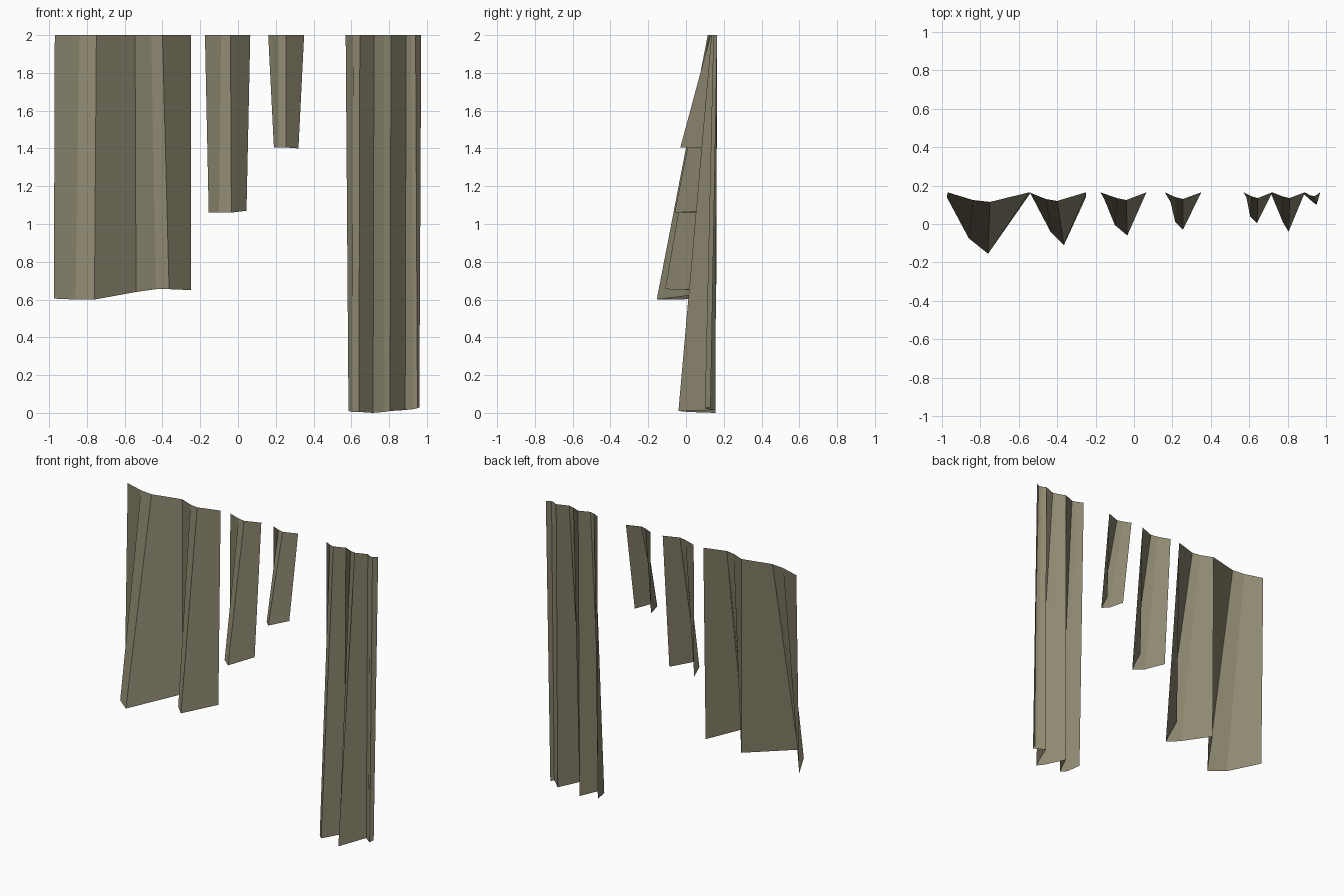
import bpy
import bmesh

default_cube = bpy.data.objects.get("Cube")
if default_cube:
    bpy.data.objects.remove(default_cube, do_unlink=True)

TOP = 2.0      # height of the hanging edge
WALL = 0.165   # depth of the wall behind the strips

# Single weathered olive colour
olive = bpy.data.materials.new("weathered olive")
olive.use_nodes = True
colour = (0.27, 0.25, 0.165, 1.0)
olive.diffuse_color = colour
shader = olive.node_tree.nodes["Principled BSDF"]
shader.inputs["Base Color"].default_value = colour
shader.inputs["Roughness"].default_value = 0.9


def hanging_strip(name, folds):
    """Sheet of vertical pleats. Each fold is (top x, top y, bottom x, bottom y, bottom z)."""
    bm = bmesh.new()
    previous = None
    for top_x, top_y, low_x, low_y, low_z in folds:
        upper = bm.verts.new((top_x, top_y, TOP))
        lower = bm.verts.new((low_x, low_y, low_z))
        if previous:
            bm.faces.new((previous[1], lower, upper, previous[0]))
        previous = (upper, lower)
    mesh = bpy.data.meshes.new(name)
    bm.to_mesh(mesh)
    bm.free()
    mesh.materials.append(olive)
    strip = bpy.data.objects.new(name, mesh)
    bpy.context.collection.objects.link(strip)
    return strip


# Wide strip with two large pleats
hanging_strip("wide_strip", [
    (-.97, WALL, -.975, .14, .605),
    (-.84, .125, -.86, -.075, .6),
    (-.75, .115, -.76, -.155, .6),
    (-.545, WALL, -.54, .16, .64),
    (-.46, .13, -.435, -.04, .655),
    (-.4, .12, -.365, -.11, .655),
    (-.25, WALL, -.25, .14, .65),
])

# Medium strip with one pleat
hanging_strip("medium_strip", [
    (-.175, WALL, -.155, .13, 1.06),
    (-.09, .135, -.1, -.005, 1.06),
    (-.04, .125, -.035, -.06, 1.06),
    (.065, WALL, .045, .12, 1.07),
])

# Short strip with one pleat
hanging_strip("short_strip", [
    (.16, WALL, .19, .115, 1.405),
    (.215, .14, .215, .01, 1.405),
    (.255, .13, .255, -.03, 1.405),
    (.35, WALL, .32, .11, 1.4),
])

# Long narrow strip with three small pleats
hanging_strip("long_strip", [
    (.57, WALL, .585, .14, .01),
    (.61, .145, .605, .04, .005),
    (.645, .135, .64, .005, .005),
    (.72, WALL, .715, .155, 0),
    (.77, .145, .775, .01, .005),
    (.81, .135, .805, -.04, .01),
    (.89, WALL, .885, .155, .015),
    (.915, .15, .93, .115, .02),
    (.94, .145, .95, .1, .025),
    (.97, WALL, .96, .13, .03),
])
